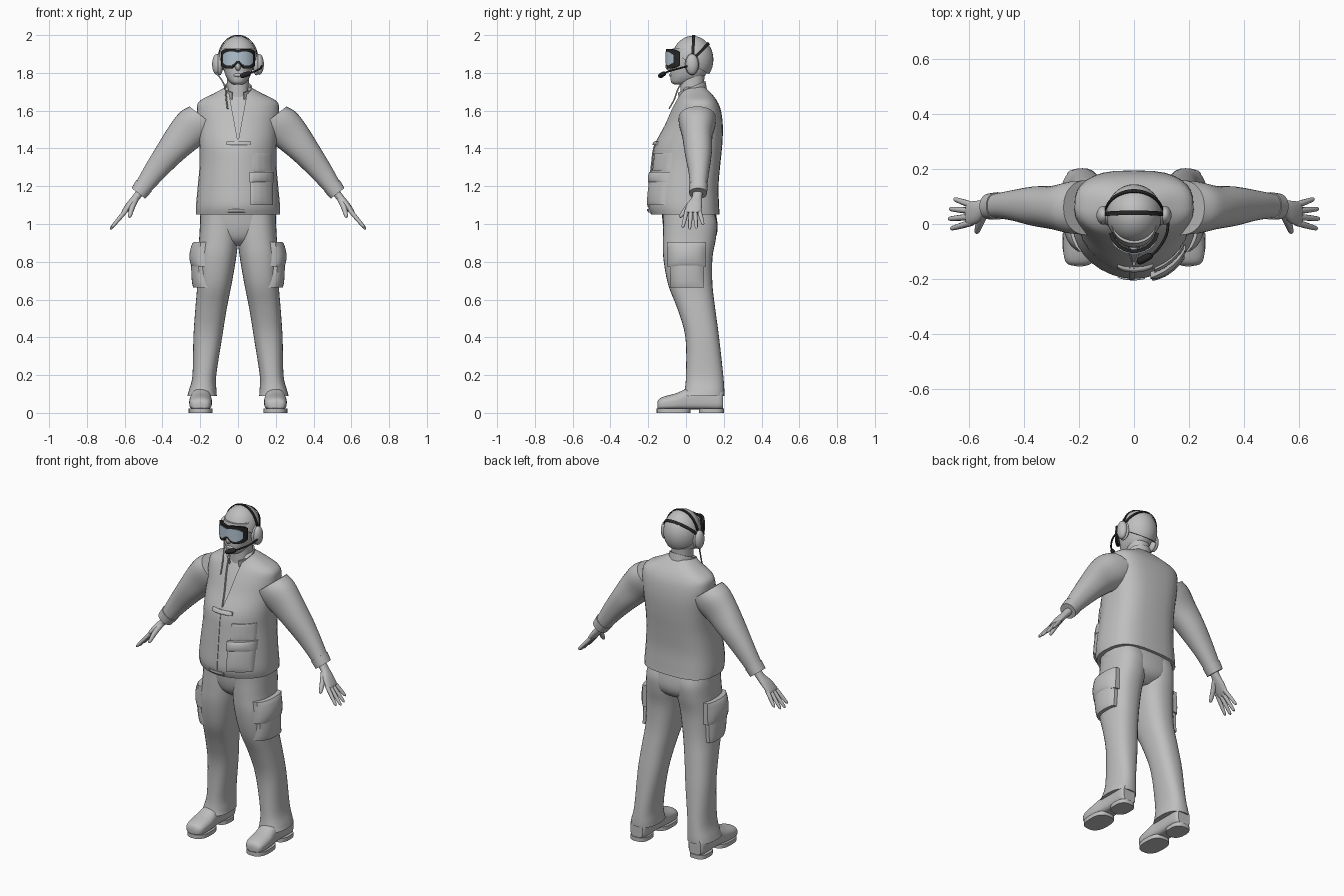
import bpy, bmesh, math
from mathutils import Vector, Matrix
from mathutils.bvhtree import BVHTree

if "Cube" in bpy.data.objects:
    bpy.data.objects.remove(bpy.data.objects["Cube"])

X, Y, Z = Vector((1, 0, 0)), Vector((0, 1, 0)), Vector((0, 0, 1))
made = []


def material(name, rgb):
    m = bpy.data.materials.new(name)
    m.use_nodes = True
    m.diffuse_color = (*rgb, 1)
    m.node_tree.nodes["Principled BSDF"].inputs["Base Color"].default_value = (*rgb, 1)
    return m


GREY = material("light_grey", (0.52, 0.52, 0.52))
BLACK = material("black", (0.02, 0.02, 0.02))
LENS = material("pale_blue_lens", (0.45, 0.55, 0.64))


def finish(name, bm, mat=GREY):
    bmesh.ops.recalc_face_normals(bm, faces=bm.faces)
    me = bpy.data.meshes.new(name)
    bm.to_mesh(me)
    bm.free()
    me.materials.append(mat)
    ob = bpy.data.objects.new(name, me)
    bpy.context.collection.objects.link(ob)
    made.append(ob)
    return ob


def mirror(ob):
    """Copy a left part to the right side."""
    bm = bmesh.new()
    bm.from_mesh(ob.data)
    bm.transform(Matrix.Scale(-1, 4, X))
    return finish(ob.name.replace("left", "right"), bm, ob.data.materials[0])


def resample(secs, steps):
    """Smooth in-between sections."""
    out = []
    for i in range(len(secs) - 1):
        p = [Vector(secs[max(0, min(len(secs) - 1, i + k))]) for k in (-1, 0, 1, 2)]
        for s in range(steps):
            t = s / steps
            m0, m1 = (p[2] - p[0]) / 2, (p[3] - p[1]) / 2
            out.append(p[1] * (2*t**3 - 3*t*t + 1) + m0 * (t**3 - 2*t*t + t)
                       + p[2] * (3*t*t - 2*t**3) + m1 * (t**3 - t*t))
    return out + [Vector(secs[-1])]


def loft(name, secs, mat=GREY, u=X, v=Y, pow_neg=2.2, pow_pos=2.2, n=32, steps=4):
    """Skin rings given as (x, y, z, half width along u, half width along v)."""
    bm = bmesh.new()
    rings = []
    for x, y, z, ru, rv in resample(secs, steps):
        ring = []
        for k in range(n):
            a = 2 * math.pi * k / n
            c, s = math.cos(a), math.sin(a)
            e = 2 / (pow_pos if s > 0 else pow_neg)
            ring.append(bm.verts.new(Vector((x, y, z)) + u * ru * math.copysign(abs(c)**e, c)
                                     + v * rv * math.copysign(abs(s)**e, s)))
        rings.append(ring)
    for a, b in zip(rings, rings[1:]):
        for k in range(n):
            bm.faces.new((a[k], a[(k+1) % n], b[(k+1) % n], b[k]))
    bm.faces.new(rings[0])
    bm.faces.new(rings[-1])
    return finish(name, bm, mat)


def upright(rows, inset=0.0):
    """Rows of (z, centre x, half width, front y, back y) as rings."""
    return [(cx, (f + b) / 2, z, r - inset, (b - f) / 2 - inset) for z, cx, r, f, b in rows]


def ball(name, centre, size, mat=GREY):
    bm = bmesh.new()
    bmesh.ops.create_uvsphere(bm, u_segments=32, v_segments=20, radius=1)
    bm.transform(Matrix.Translation(centre) @ Matrix.Diagonal((*size, 1)))
    return finish(name, bm, mat)


def tube(name, pts, radii, mat=GREY):
    """Round tube through a few points, one radius per point."""
    cu = bpy.data.curves.new(name, "CURVE")
    cu.dimensions, cu.bevel_depth, cu.bevel_resolution, cu.use_fill_caps = "3D", 1, 3, True
    sp = cu.splines.new("POLY")
    path = resample([(*p, r) for p, r in zip(pts, radii)], 4)
    sp.points.add(len(path) - 1)
    for q, p in zip(sp.points, path):
        q.co, q.radius = (p[0], p[1], p[2], 1), p[3]
    tmp = bpy.data.objects.new(name + "_path", cu)
    bm = bmesh.new()
    bm.from_mesh(tmp.to_mesh())
    tmp.to_mesh_clear()
    bpy.data.objects.remove(tmp)
    return finish(name, bm, mat)


def band(name, c, u, v, w, t0, t1, thick, mat):
    """Flat strap along an elliptic arc."""
    bm = bmesh.new()
    rows = []
    for k in range(41):
        t = math.radians(t0 + (t1 - t0) * k / 40)
        d = u * math.cos(t) + v * math.sin(t)
        o = d.normalized() * thick
        p = Vector(c) + d
        rows.append([bm.verts.new(q) for q in (p - w, p + w, p + w + o, p - w + o)])
    for a, b in zip(rows, rows[1:]):
        for k in range(4):
            bm.faces.new((a[k], a[(k+1) % 4], b[(k+1) % 4], b[k]))
    bm.faces.new(rows[0])
    bm.faces.new(rows[-1])
    return finish(name, bm, mat)


def patch(name, target, out, a0, a1, z0, z1, thick, n=14):
    """Raised pad that follows the target surface as seen from direction out."""
    bm0 = bmesh.new()
    bm0.from_mesh(target.data)
    tree = BVHTree.FromBMesh(bm0)
    side = Y if out.x else X
    bm = bmesh.new()
    g = []
    for i in range(n + 1):
        for j in range(n + 1):
            # the outermost row folds back into the surface
            s, t = [min(max((k - 1) / (n - 2), 0), 1) for k in (i, j)]
            p = side * (a0 + (a1 - a0) * s) + Z * (z0 + (z1 - z0) * t)
            hit = tree.ray_cast(p + out, -out)[0] or tree.find_nearest(p + out * 0.2)[0]
            rim = i in (0, n) or j in (0, n)
            puff = 0.65 + 0.35 * (math.sin(math.pi * s) * math.sin(math.pi * t))**0.5 if not rim else 0
            g.append(bm.verts.new(hit + out * (thick * puff if not rim else -0.008)))
    m = n + 1
    for i in range(n):
        for j in range(n):
            bm.faces.new((g[i*m+j], g[i*m+j+1], g[(i+1)*m+j+1], g[(i+1)*m+j]))
    bm.normal_update()
    flip = sum((f.normal.dot(out) for f in bm.faces)) < 0
    ob = finish(name, bm)
    if flip != (sum(p.normal.dot(out) for p in ob.data.polygons) < 0) or flip:
        if sum(p.normal.dot(out) for p in ob.data.polygons) < 0:
            ob.data.flip_normals()
    bm0.free()
    return ob


# Torso: shirt below an open-necked vest
torso = [(1.05, 0, .222, -.185, .178), (1.1, 0, .222, -.2, .175), (1.2, 0, .213, -.192, .172),
         (1.32, 0, .203, -.18, .182), (1.42, 0, .205, -.165, .192), (1.52, 0, .212, -.115, .195),
         (1.6, 0, .218, -.08, .185), (1.65, 0, .205, -.055, .165), (1.69, 0, .13, -.035, .135),
         (1.725, 0, .065, -.025, .1)]
vest = loft("vest", upright(torso), pow_neg=1.9, pow_pos=3)
loft("shirt", upright(torso[2:], .014), pow_neg=1.9, pow_pos=3)
bm = bmesh.new()
tri = [(-.06, 1.76), (.06, 1.76), (.003, 1.45), (-.003, 1.45)]
f = bm.faces.new([bm.verts.new((x, -.4, z)) for x, z in tri])
ext = bmesh.ops.extrude_face_region(bm, geom=[f])["geom"]
bmesh.ops.translate(bm, vec=(0, .42, 0), verts=[e for e in ext if isinstance(e, bmesh.types.BMVert)])
cutter = finish("neck_cutter", bm)
cutter.hide_render = True
mod = vest.modifiers.new("neck_opening", "BOOLEAN")
mod.operation, mod.object, mod.solver = "DIFFERENCE", cutter, "EXACT"
bpy.context.view_layer.objects.active = vest
bpy.ops.object.modifier_apply(modifier=mod.name)
made.remove(cutter)
bpy.data.objects.remove(cutter)

# Vest details
patch("front_placket", vest, -Y, -.018, .002, 1.09, 1.44, .006)
patch("chest_tab", vest, -Y, -.06, .07, 1.418, 1.438, .014)
patch("hem_tab", vest, -Y, -.06, .04, 1.062, 1.08, .012)
patch("upper_pocket", vest, -Y, .075, .18, 1.28, 1.375, .012)
patch("lower_pocket", vest, -Y, .065, .185, 1.1, 1.26, .026)
patch("lower_pocket_flap", vest, -Y, .06, .188, 1.22, 1.275, .032)
band("collar", (0, .03, 1.705), X * .068, Vector((0, .07, .03)), Vector((0, -.004, .02)),
     -65, 245, .007, GREY)

# Trousers
loft("hips", upright([(.885, 0, .06, -.06, .1), (.92, 0, .14, -.1, .15), (.98, 0, .195, -.12, .168),
                      (1.08, 0, .2, -.13, .155)]), pow_pos=2.6)
leg = loft("left_trouser_leg", upright([
    (.09, .19, .078, -.02, .203), (.12, .187, .073, -.008, .203), (.2, .178, .063, 0, .197),
    (.4, .16, .076, -.003, .175), (.55, .143, .083, -.045, .155), (.68, .125, .091, -.095, .14),
    (.82, .113, .103, -.12, .14), (.92, .102, .104, -.122, .158), (1.0, .097, .104, -.12, .165),
    (1.06, .095, .1, -.12, .15)]), pow_neg=2.4, pow_pos=2.4)
mirror(leg)
mirror(patch("left_cargo_pocket", leg, X, -.085, .095, .665, .86, .032))
mirror(patch("left_cargo_flap", leg, X, -.1, .105, .775, .905, .042))

# Boots with separate sole and heel
boot = [(.2, -.152, .04, .025, .015), (.2, -.143, .047, .045, .026), (.199, -.115, .053, .057, .034),
        (.198, -.05, .062, .06, .043), (.196, .01, .075, .054, .056), (.195, .08, .085, .052, .066),
        (.195, .17, .08, .052, .062), (.195, .195, .075, .04, .052)]
mirror(loft("left_boot", boot, u=X, v=Z, pow_neg=4))
for part, y, rx, ry in (("sole", -.065, .063, .09), ("heel", .135, .054, .066)):
    mirror(loft("left_boot_" + part, [(.198, y, 0, rx, ry), (.198, y, .024, rx, ry)],
                pow_neg=2.5, pow_pos=2.8, steps=1))

# Arms, hands and fingers
across = Vector((.79, 0, .61))
mirror(loft("left_sleeve", [
    (.17, .06, 1.555, .1, .11), (.22, .06, 1.525, .095, .11), (.285, .06, 1.465, .08, .096),
    (.36, .065, 1.38, .072, .077), (.44, .068, 1.28, .055, .06), (.495, .066, 1.205, .046, .048),
    (.522, .064, 1.168, .044, .044)], u=Y, v=across))
mirror(loft("left_cuff", [(.498, .066, 1.202, .05, .051), (.527, .064, 1.162, .047, .046)],
            u=Y, v=across, steps=1))
mirror(loft("left_palm", [
    (.51, .063, 1.18, .026, .022), (.54, .058, 1.14, .027, .02), (.57, .045, 1.105, .04, .019),
    (.598, .038, 1.07, .043, .015), (.608, .036, 1.058, .038, .01)], u=Y, v=across))
for i, part in enumerate(("index", "middle", "ring", "little")):
    o = (i - 1.5) * .021
    reach = (.95, 1.05, 1, .8)[i]
    pts = [(.59 + .08 * t * reach, .037 + o * (1 + .7 * t), 1.075 - .095 * t * reach)
           for t in (0, .5, .95, 1)]
    mirror(tube("left_" + part + "_finger", pts, (.012, .011, .008, .004)))
mirror(tube("left_thumb", [(.54, .05, 1.135), (.56, .01, 1.09), (.572, -.025, 1.045),
                           (.575, -.032, 1.035)], (.016, .015, .01, .004)))

# Head, face and helmet
loft("neck", upright([(1.62, 0, .066, -.03, .1), (1.72, 0, .058, -.03, .095),
                      (1.82, 0, .058, -.03, .1)]))
loft("head", upright([(1.738, 0, .022, -.06, -.01), (1.75, 0, .042, -.078, .04),
                      (1.78, 0, .063, -.083, .095), (1.82, 0, .076, -.083, .118),
                      (1.87, 0, .084, -.085, .125), (1.93, 0, .085, -.07, .115)]))
ball("nose", (0, -.086, 1.835), (.015, .023, .024))
ball("lips", (0, -.08, 1.788), (.025, .009, .009))
skull = Vector((0, .035, 1.87))
helmet = ball("helmet", skull, (.102, .11, .126))
bm = bmesh.new()
bm.from_mesh(helmet.data)
cut = bmesh.ops.bisect_plane(bm, geom=bm.verts[:] + bm.edges[:] + bm.faces[:], plane_co=(0, -.08, 1.915),
                             plane_no=(0, .14, .23), clear_inner=True)["geom_cut"]
bmesh.ops.edgeloop_fill(bm, edges=[e for e in cut if isinstance(e, bmesh.types.BMEdge)])
bm.to_mesh(helmet.data)
bm.free()

# Headset: straps, ear cups, microphone and cable
for name, deg in (("headband", 3), ("rear_strap", 48)):
    a = math.radians(deg)
    band(name, skull, X * .104, Vector((0, .113 * math.sin(a), .127 * math.cos(a))),
         Vector((0, math.cos(a), -math.sin(a))) * .008, 4, 176, .004, BLACK)
mirror(ball("left_ear_cup", (.112, .032, 1.845), (.025, .034, .055)))
mirror(ball("left_ear_cushion", (.097, .032, 1.845), (.018, .037, .058)))
tube("microphone_boom", [(.125, .02, 1.838), (.118, -.04, 1.823), (.08, -.1, 1.805),
                         (.03, -.132, 1.788)], (.005, .005, .005, .005), BLACK)
tube("microphone", [(.065, -.112, 1.8), (.058, -.116, 1.797), (.022, -.135, 1.785),
                    (.012, -.138, 1.782)], (.005, .012, .013, .005), BLACK)
tube("headset_cable", [(-.115, .02, 1.8), (-.085, -.01, 1.76), (-.068, -.04, 1.72),
                       (-.062, -.062, 1.66), (-.055, -.09, 1.61)], (.004,) * 5)


# Goggles wrapped around the face
def wrap(name, reach, margin, radius, mat):
    bm = bmesh.new()
    rows = []
    for k in range(37):
        t = reach * (k / 18 - 1)
        edge = .02 * abs(t / reach)**4
        lo = 1.822 + margin + .028 * math.exp(-(t / .25)**2) + edge
        hi = 1.928 - margin - .006 * math.exp(-(t / .2)**2) - edge
        rows.append([bm.verts.new((.092 * r * math.sin(t), -.018 - .088 * r * math.cos(t), z))
                     for r, z in ((radius, lo), (radius, hi), (.85, hi), (.85, lo))])
    for a, b in zip(rows, rows[1:]):
        for k in range(4):
            bm.faces.new((a[k], a[(k+1) % 4], b[(k+1) % 4], b[k]))
    bm.faces.new(rows[0])
    bm.faces.new(rows[-1])
    return finish(name, bm, mat)


wrap("goggle_frame", 1.4, 0, 1.0, BLACK)
wrap("goggle_lens", 1.0, .014, 1.04, LENS)

# Smooth shading with sharp edges kept
bpy.ops.object.select_all(action="DESELECT")
for ob in made:
    ob.select_set(True)
bpy.context.view_layer.objects.active = made[0]
bpy.ops.object.shade_smooth_by_angle(angle=math.radians(40))
